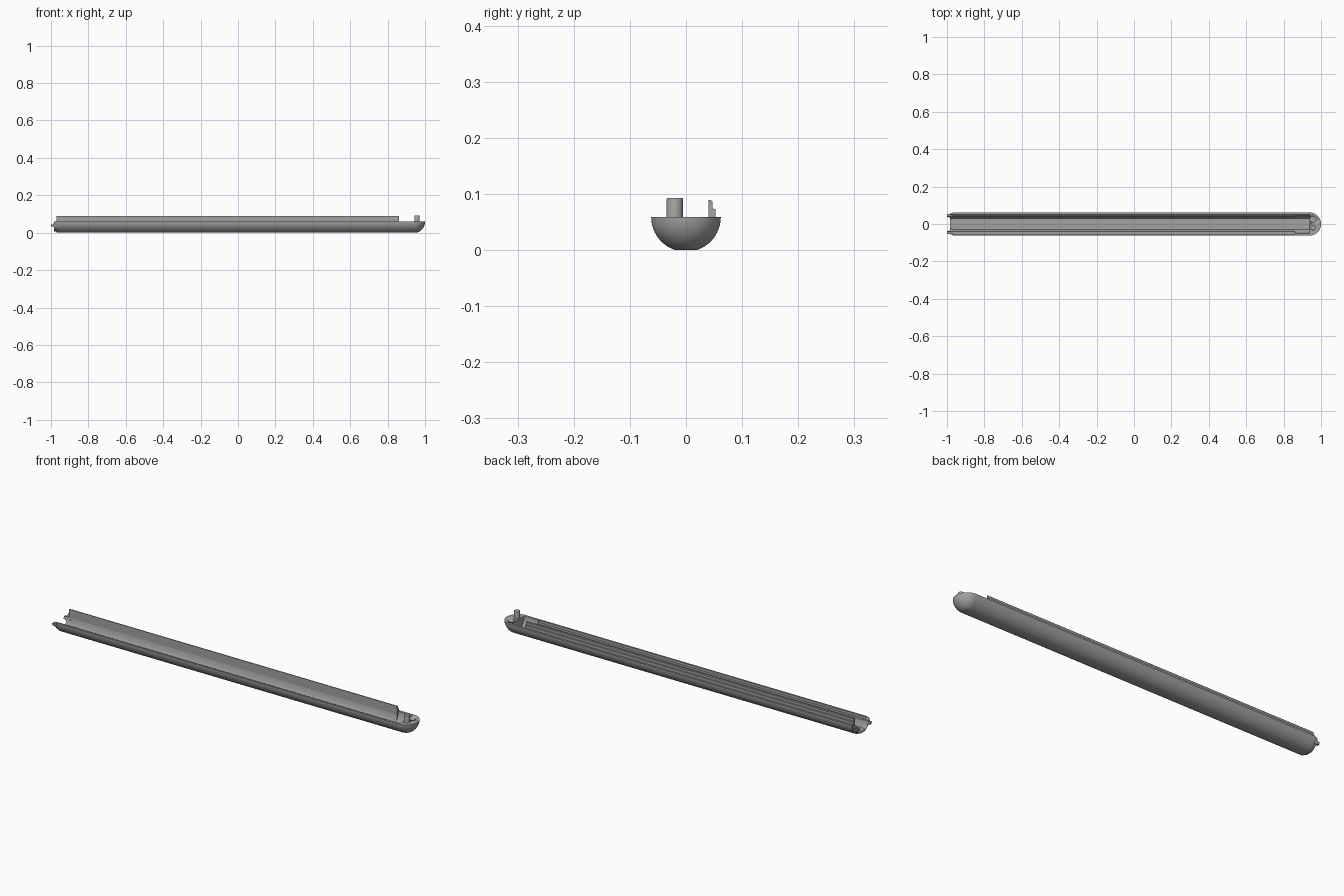
import bpy, bmesh, math

cube = bpy.data.objects.get("Cube")
if cube:
    bpy.data.objects.remove(cube, do_unlink=True)

grey = bpy.data.materials.new("plain grey")
grey.use_nodes = True
COLOUR = (0.36, 0.36, 0.36, 1)
grey.diffuse_color = COLOUR
grey.node_tree.nodes["Principled BSDF"].inputs["Base Color"].default_value = COLOUR

R, TOP = 0.062, 0.059      # outer radius and rim height
NOSE = 0.938               # centre of the rounded end
LOW = math.asin(TOP / R)   # angle at which the round meets the flat base


def finish(name, bm):
    bmesh.ops.recalc_face_normals(bm, faces=bm.faces)
    mesh = bpy.data.meshes.new(name)
    bm.to_mesh(mesh)
    bm.free()
    obj = bpy.data.objects.new(name, mesh)
    bpy.context.collection.objects.link(obj)
    mesh.materials.append(grey)
    bpy.ops.object.select_all(action='DESELECT')
    obj.select_set(True)
    bpy.context.view_layer.objects.active = obj
    bpy.ops.object.shade_smooth_by_angle(angle=math.radians(30))
    return obj


def extrude(name, profile, x0, x1):
    """Closed (y, z) profile drawn out along x."""
    bm = bmesh.new()
    face = bm.faces.new([bm.verts.new((x0, y, z)) for y, z in profile])
    new = bmesh.ops.extrude_face_region(bm, geom=[face])["geom"]
    bmesh.ops.translate(bm, vec=(x1 - x0, 0, 0),
                        verts=[v for v in new if isinstance(v, bmesh.types.BMVert)])
    return finish(name, bm)


def quarter(r, n=14):
    """Outer curve from the rim down to the flat base."""
    return [(r * math.cos(LOW * i / n), TOP - r * math.sin(LOW * i / n)) for i in range(n + 1)]


def trough(name, inner, r, x0, x1):
    """Symmetric channel: round outside, given inner half profile from rim to floor."""
    half = quarter(r)
    left = [(-y, z) for y, z in half]
    profile = left + half[::-1] + inner + [(-y, z) for y, z in inner[::-1]]
    return extrude(name, profile, x0, x1)


def cylinder(name, x, y, z0, z1, r, bevel=0.0):
    bm = bmesh.new()
    bmesh.ops.create_cone(bm, cap_ends=True, segments=32, radius1=r, radius2=r, depth=z1 - z0)
    bmesh.ops.translate(bm, vec=(x, y, (z0 + z1) / 2), verts=bm.verts)
    if bevel:
        rim = [e for e in bm.edges if all(v.co.z > z1 - 1e-5 for v in e.verts)]
        bmesh.ops.bevel(bm, geom=rim, offset=bevel, segments=2, affect='EDGES', profile=0.5)
    return finish(name, bm)


# Long channel with a stepped groove along each rim
trough("long_channel", [(0.053, TOP), (0.053, 0.046), (0.04, 0.046), (0.036, 0.022), (0.03, 0.012)],
       R, -0.97, 0.86)

# Plain channel between the groove and the rounded end
trough("end_channel", [(0.05, TOP), (0.048, 0.04), (0.036, 0.018), (0.03, 0.012)], R, 0.86, NOSE)

# Thin collar at the open end
trough("collar", [(0.048, 0.05), (0.042, 0.034), (0.034, 0.018), (0.026, 0.012)],
       0.056, -0.985, -0.97)

# Rounded end, a flat-topped quarter ball
bm = bmesh.new()
rings = []
STEPS = 28
for r, z in quarter(R):
    rings.append([bm.verts.new((NOSE + r * math.cos(a), r * math.sin(a), z))
                  for a in (math.pi * (j / STEPS - 0.5) for j in range(STEPS + 1))])
for upper, lower in zip(rings, rings[1:]):
    for j in range(STEPS):
        bm.faces.new((upper[j], upper[j + 1], lower[j + 1], lower[j]))
bm.faces.new(rings[0])
bm.faces.new(rings[-1])
bm.faces.new([ring[0] for ring in rings] + [ring[-1] for ring in rings[::-1]])
nose = finish("rounded_end", bm)

# Socket sunk into the rounded end
cutter = cylinder("socket_cutter", 0.957, 0.024, 0.025, 0.08, 0.016)
cutter.hide_render = True
cutter.hide_set(True)
cut = nose.modifiers.new("socket", 'BOOLEAN')
cut.operation = 'DIFFERENCE'
cut.object = cutter
cut.solver = 'EXACT'

# Locating peg
cylinder("peg", 0.957, -0.02, 0.04, 0.093, 0.0145, 0.002)

# Stepped upright strip along the back rim
extrude("upright_strip", [(0.04, 0.045), (0.053, 0.045), (0.053, 0.073), (0.047, 0.074),
                          (0.047, 0.086), (0.044, 0.089), (0.04, 0.089)], -0.97, 0.86)

# Hook tabs at the open end
for side, label in ((1, "back"), (-1, "front")):
    extrude(label + "_tab", [(side * y, z) for y, z in
            ((0.036, 0.03), (0.05, 0.03), (0.054, 0.048), (0.04, 0.048))], -0.99, -0.96)
    extrude(label + "_hook", [(side * y, z) for y, z in
            ((0.038, 0.033), (0.05, 0.033), (0.053, 0.045), (0.041, 0.045))], -1.0, -0.99)
